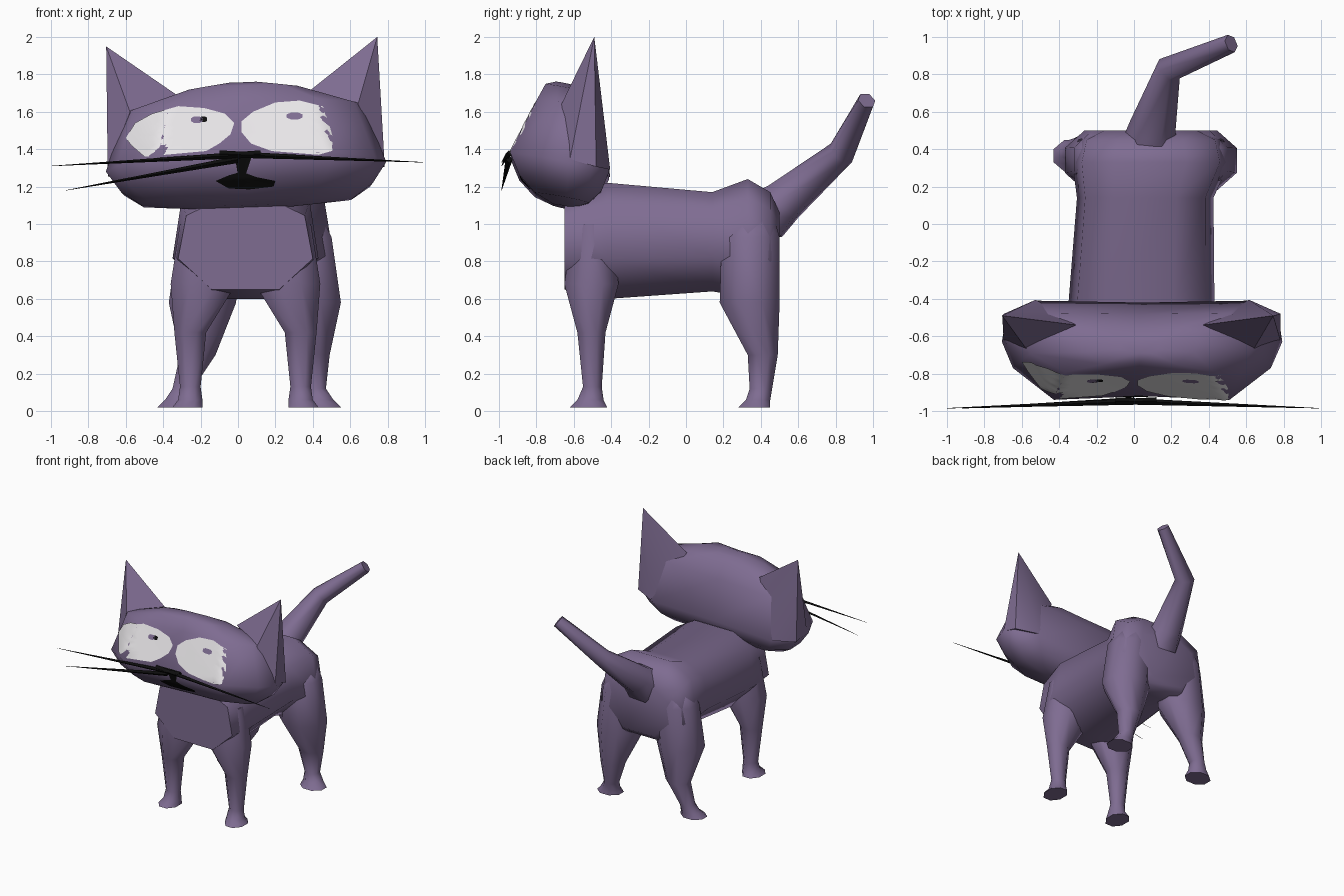
import bpy, bmesh, math
from mathutils import Vector, Matrix
from mathutils.bvhtree import BVHTree

if "Cube" in bpy.data.objects:
    bpy.data.objects.remove(bpy.data.objects["Cube"])


def material(name, color):
    m = bpy.data.materials.new(name)
    m.use_nodes = True
    m.diffuse_color = (*color, 1)
    m.node_tree.nodes["Principled BSDF"].inputs["Base Color"].default_value = (*color, 1)
    return m


FUR = material("purple fur", (0.21, 0.15, 0.285))
WHITE = material("eye white", (0.88, 0.86, 0.88))
BLACK = material("black", (0.004, 0.004, 0.004))


def finish(name, bm, mat, angle=65, closed=True):
    if closed:
        bmesh.ops.recalc_face_normals(bm, faces=bm.faces)
    mesh = bpy.data.meshes.new(name)
    bm.to_mesh(mesh)
    bm.free()
    mesh.materials.append(mat)
    mesh.shade_smooth()
    mesh.set_sharp_from_angle(angle=math.radians(angle))
    ob = bpy.data.objects.new(name, mesh)
    bpy.context.collection.objects.link(ob)
    return ob


def loft(name, rings, mat, matrix=Matrix()):
    """Skin a list of equal-length point rings and cap both ends."""
    bm = bmesh.new()
    rows = [[bm.verts.new(matrix @ Vector(p)) for p in ring] for ring in rings]
    n = len(rows[0])
    for a, b in zip(rows, rows[1:]):
        for i in range(n):
            j = (i + 1) % n
            bm.faces.new((a[i], a[j], b[j], b[i]))
    bm.faces.new(rows[0])
    bm.faces.new(rows[-1])
    return finish(name, bm, mat)


# Body: octagonal sections along y (y, centre x, half width, bottom, top)
SECTION = [(.45, 1), (.88, .84), (1, .35), (.5, 0)]
SECTION += [(-u, v) for u, v in reversed(SECTION)]
body = [(-.65, .04, .36, .65, 1.12), (-.42, .04, .39, .6, 1.22),
        (.14, .06, .365, .64, 1.17), (.33, .09, .42, .61, 1.24),
        (.45, .09, .39, .61, 1.17), (.5, .09, .28, .66, 1.06)]
loft("body", [[(cx + u * w, y, lo + v * (hi - lo)) for u, v in SECTION]
              for y, cx, w, lo, hi in body], FUR)


# Legs: chamfered boxes stacked along z (z, inner x, outer x, front y, back y)
def leg(name, levels, axis, side, splay=0):
    rings = []
    for z, x0, x1, y0, y1 in levels:
        cx, cy = (x0 + x1) / 2, (y0 + y1) / 2
        if z < .2:
            cx += splay
        ring = []
        for k in range(8):
            a = (k + .5) * math.pi / 4
            u, v = math.cos(a) / .924, math.sin(a) / .924
            ring.append((axis + side * (cx + u * (x1 - x0) / 2), cy + v * (y1 - y0) / 2, z))
        rings.append(ring)
    return loft(name, rings, FUR)


front = [(1, .12, .35, -.6, -.4), (.68, .05, .4, -.65, -.36), (.42, .21, .38, -.58, -.43),
         (.13, .24, .35, -.55, -.45), (.06, .23, .36, -.58, -.44), (.02, .23, .39, -.62, -.42)]
hind = [(1.03, .1, .36, .25, .47), (.93, .08, .41, .19, .5), (.58, .1, .46, .18, .5),
        (.3, .21, .4, .33, .49), (.12, .27, .38, .34, .46), (.06, .27, .42, .32, .45),
        (.02, .26, .46, .28, .45)]
for label, side in (("left", 1), ("right", -1)):
    leg("front_leg_" + label, front, .04, side)
    leg("hind_leg_" + label, hind, .09, side, .06 if side < 0 else 0)

# Tail: tapering bent tube
path = [Vector(p) for p in ((.09, .42, 1.04), (.1, .52, 1.12), (.19, .83, 1.38), (.52, .965, 1.66))]
rings = []
for i, (p, r) in enumerate(zip(path, (.16, .125, .075, .05))):
    d = path[min(i + 1, 3)] - path[max(i - 1, 0)]
    q = d.to_track_quat('Z', 'Y')
    rings.append([p + q @ Vector((r * math.cos(k * math.pi / 3), r * math.sin(k * math.pi / 3), 0))
                  for k in range(6)])
loft("tail", rings, FUR)

# Head: one plan outline scaled at each height, tilted sideways a little
TILT = Matrix.Translation((.04, 0, 1.4)) @ Matrix.Rotation(-.035, 4, 'Y') @ Matrix.Translation((0, 0, -1.4))
plan = [(0, -.27), (.47, -.29), (.69, -.12), (.75, .02), (.73, .15), (.56, .24), (0, .23)]
plan += [(-x, y) for x, y in reversed(plan[1:-1])]
levels = [(1.09, .3, .2, 0), (1.125, .76, .55, 0), (1.2, .9, .83, 0), (1.31, 1, 1, 0),
          (1.62, .85, .6, .03), (1.72, .42, .38, .01), (1.75, .15, .15, 0)]
head = loft("head", [[(x * sx, y * sy + dy - .65, z - .2 * y * sy) for x, y in plan]
                     for z, sx, sy, dy in levels], FUR, TILT)

# Ears: flat-backed pyramids running down to the cheek corners
for label, side in (("left", 1), ("right", -1)):
    bm = bmesh.new()
    for x, y, z in ((.725, -.49, 1.975), (.74, -.48, 1.28), (.57, -.405, 1.27),
                    (.34, -.54, 1.69), (.61, -.665, 1.62), (.74, -.62, 1.32)):
        bm.verts.new(TILT @ Vector((side * x, y, z)))
    bmesh.ops.convex_hull(bm, input=bm.verts)
    finish("ear_" + label, bm, FUR, 40)

# Face markings: thin plates laid onto the front of the head
tree = BVHTree.FromPolygons([v.co for v in head.data.vertices],
                            [list(p.vertices) for p in head.data.polygons])


def drape(name, outline, mat, lift=.005):
    pts = []
    for i, (x, z) in enumerate(outline):
        x2, z2 = outline[(i + 1) % len(outline)]
        pts += [(x + (x2 - x) * t / 3, z + (z2 - z) * t / 3) for t in range(3)]
    n = len(pts)
    cx, cz = sum(p[0] for p in pts) / n, sum(p[1] for p in pts) / n
    bm = bmesh.new()

    def put(x, z):
        hit = tree.ray_cast(Vector((x, -2, z)), Vector((0, 1, 0)))[0]
        return bm.verts.new((x, (hit.y if hit else -.8) - lift, z))

    mid = put(cx, cz)
    rows = [[put(cx + (x - cx) * k / 6, cz + (z - cz) * k / 6) for x, z in pts] for k in range(1, 7)]
    for i in range(n):
        j = (i + 1) % n
        bm.faces.new((mid, rows[0][i], rows[0][j]))
        for a, b in zip(rows, rows[1:]):
            bm.faces.new((a[i], b[i], b[j], a[j]))
    bm.normal_update()
    if sum(f.normal.y for f in bm.faces) > 0:
        bmesh.ops.reverse_faces(bm, faces=bm.faces)
    return finish(name, bm, mat, closed=False)


drape("eye_right", [(-.6, 1.46), (-.55, 1.54), (-.46, 1.59), (-.32, 1.63), (-.18, 1.62), (-.07, 1.59),
                    (-.02, 1.54), (-.04, 1.48), (-.1, 1.43), (-.17, 1.39), (-.5, 1.36), (-.57, 1.42)], WHITE)
drape("eye_left", [(.02, 1.55), (.08, 1.6), (.2, 1.65), (.33, 1.66), (.45, 1.63), (.55, 1.55), (.6, 1.47),
                   (.5, 1.39), (.43, 1.37), (.18, 1.39), (.07, 1.43), (.02, 1.49)], WHITE)


def spot(name, x0, x1, z0, z1, mat):
    w, h = (x1 - x0) / 4, (z1 - z0) / 4
    drape(name, [(x0, z0 + h), (x0 + w, z0), (x1 - w, z0), (x1, z0 + h),
                 (x1, z1 - h), (x1 - w, z1), (x0 + w, z1), (x0, z1 - h)], mat, .009)


spot("pupil_left", .26, .345, 1.56, 1.595, FUR)
spot("pupil_right", -.25, -.19, 1.54, 1.575, FUR)
spot("pupil_right_dark", -.205, -.165, 1.545, 1.575, BLACK)
drape("nose", [(-.06, 1.38), (.08, 1.38), (.06, 1.32), (.04, 1.26), (0, 1.26), (-.01, 1.32)], BLACK)
drape("mouth", [(-.12, 1.23), (-.05, 1.26), (.02, 1.28), (.1, 1.25), (.2, 1.23),
                (.19, 1.2), (.06, 1.185), (-.05, 1.19)], BLACK)

# Whiskers: long thin spikes from the nose
for label, root, tip in (("left", (-.1, 1.375), (.99, 1.33)), ("right_upper", (.12, 1.375), (-1, 1.31)),
                         ("right_lower", (0, 1.345), (-.92, 1.18))):
    a, b = Vector((root[0], -.945, root[1])), Vector((tip[0], -.985, tip[1]))
    rows = [[p + Vector((0, r * u, r * v)) for u, v in ((0, 1), (1, 0), (0, -1), (-1, 0))]
            for p, r in ((a, .019), (b, .001))]
    loft("whisker_" + label, rows, BLACK)
